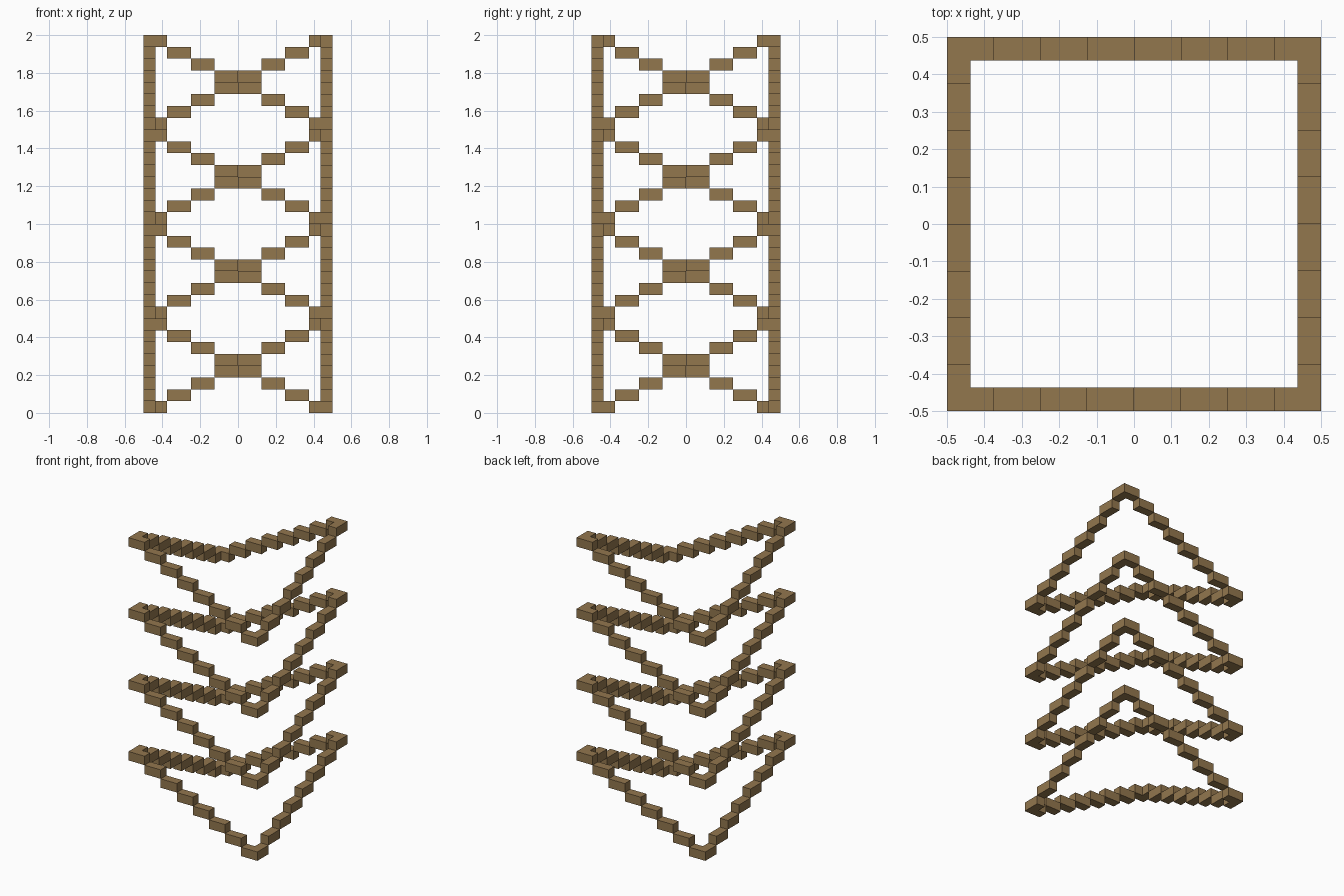
import bpy
import bmesh
from mathutils import Matrix, Vector

if "Cube" in bpy.data.objects:
    bpy.data.objects.remove(bpy.data.objects["Cube"], do_unlink=True)

STEPS = 8              # steps per flight
LENGTH = 1 / STEPS     # tread length
SIZE = LENGTH / 2      # tread width and rise
HALF = 0.5             # half the square plan

# Single wood colour
wood = bpy.data.materials.new("brown_wood")
wood.use_nodes = True
wood.diffuse_color = (0.291, 0.184, 0.076, 1)
wood.node_tree.nodes["Principled BSDF"].inputs["Base Color"].default_value = wood.diffuse_color


def add_box(bm, low, high):
    low, high = Vector(low), Vector(high)
    matrix = Matrix.Translation((low + high) / 2) @ Matrix.Diagonal((*(high - low), 1))
    bmesh.ops.create_cube(bm, size=1, matrix=matrix)


def flight(name, along_x, side, base):
    """One straight run of blocks climbing along a side of the square."""
    bm = bmesh.new()
    inner, outer = sorted((side * HALF, side * (HALF - SIZE)))
    limit = HALF if along_x else HALF - SIZE   # side runs stop against the front and back
    for i in range(STEPS):
        start, end = i * LENGTH - HALF, (i + 1) * LENGTH - HALF
        start, end = max(start, -limit), min(end, limit)
        # Front and left runs fall toward +, back and right runs climb toward +
        level = i if side > 0 else STEPS - 1 - i
        z = base + level * SIZE
        if along_x:
            add_box(bm, (start, inner, z), (end, outer, z + SIZE))
        else:
            add_box(bm, (inner, start, z), (outer, end, z + SIZE))
    mesh = bpy.data.meshes.new(name)
    bm.to_mesh(mesh)
    bm.free()
    mesh.materials.append(wood)
    bpy.context.collection.objects.link(bpy.data.objects.new(name, mesh))


# Four stacked tiers, each with four flights around the square
for tier in range(4):
    base = tier * STEPS * SIZE
    for label, along_x, side in (("front", True, -1), ("back", True, 1),
                                 ("left", False, 1), ("right", False, -1)):
        flight(f"{label}_steps_tier_{tier + 1}", along_x, side, base)
